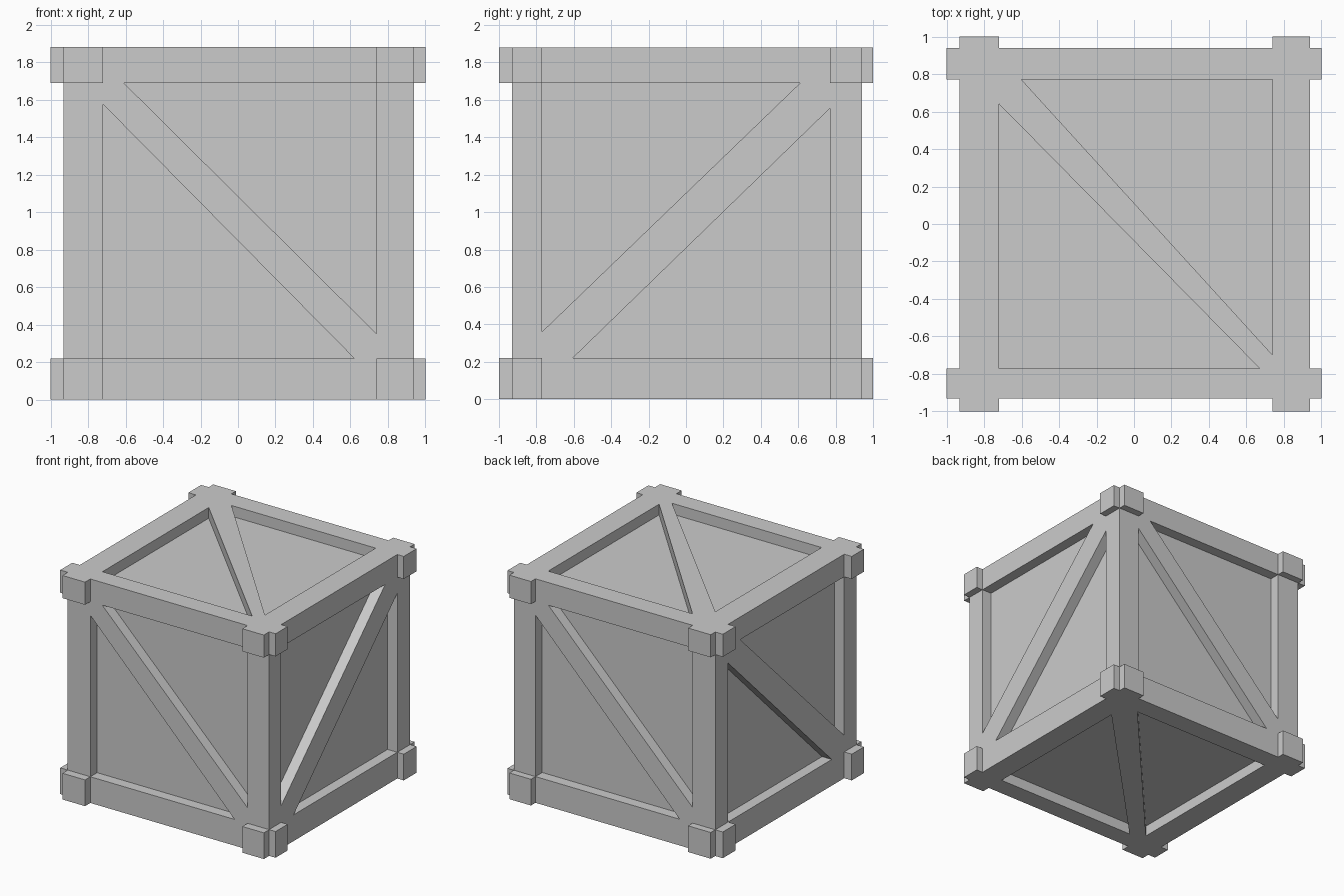
import bpy, bmesh

if "Cube" in bpy.data.objects:
    bpy.data.objects.remove(bpy.data.objects["Cube"])

X0, X1, Y0, Y1, H = -0.93, 0.94, -0.93, 0.94, 1.88   # crate body limits
XI, XJ, YI, YJ = -0.72, 0.74, -0.77, 0.77            # inner edges of the frame
ZI, ZJ = 0.22, 1.69
DEPTH = 0.09                                          # how far panels are sunk


def make_object(name, bm):
    bmesh.ops.recalc_face_normals(bm, faces=bm.faces)
    mesh = bpy.data.meshes.new(name)
    bm.to_mesh(mesh)
    bm.free()
    obj = bpy.data.objects.new(name, mesh)
    bpy.context.collection.objects.link(obj)
    return obj


def add_box(bm, lo, hi):
    verts = bmesh.ops.create_cube(bm, size=1)["verts"]
    for v in verts:
        v.co = [(a + b) / 2 + c * (b - a) for a, b, c in zip(lo, hi, v.co)]


def add_prism(bm, axis, start, end, points):
    """Triangle drawn in the plane across the axis, extended from start to end."""
    rings = []
    for level in (start, end):
        ring = []
        for p in points:
            co = list(p)
            co.insert(axis, level)
            ring.append(bm.verts.new(co))
        rings.append(ring)
    a, b = rings
    bm.faces.new(a)
    bm.faces.new(b)
    for i in range(3):
        j = (i + 1) % 3
        bm.faces.new((a[i], a[j], b[j], b[i]))


# Solid crate body
bm = bmesh.new()
add_box(bm, (X0, Y0, 0), (X1, Y1, H))
body = make_object("crate_body", bm)

# Two triangular recesses per side leave the frame and its diagonal brace
side = [[(0.61, ZJ), (YI, ZJ), (YI, 0.36)], [(YJ, 1.555), (YJ, ZI), (-0.605, ZI)]]
faces = [
    (1, Y0, 1, [[(-0.61, ZJ), (XJ, ZJ), (XJ, 0.35)],
                [(XI, 1.575), (XI, ZI), (0.62, ZI)]]),       # front
    (1, Y1, -1, [[(0.62, ZJ), (XI, ZJ), (XI, 0.35)],
                 [(XJ, 1.575), (XJ, ZI), (-0.60, ZI)]]),     # back
    (0, X1, -1, side),                                       # right
    (0, X0, 1, side),                                        # left
    (2, H, -1, [[(-0.60, YJ), (XJ, YJ), (XJ, -0.70)],
                [(XI, 0.64), (XI, YI), (0.67, YI)]]),        # top
    (2, 0, 1, [[(0.61, YJ), (XI, YJ), (XI, -0.71)],
               [(XJ, 0.60), (XJ, YI), (-0.60, YI)]]),        # bottom
]
bm = bmesh.new()
for axis, level, inward, triangles in faces:
    for tri in triangles:
        add_prism(bm, axis, level - inward * 0.05, level + inward * DEPTH, tri)
cutter = make_object("recess_cutter", bm)
cutter.hide_render = True

cut = body.modifiers.new("recesses", "BOOLEAN")
cut.operation = "DIFFERENCE"
cut.solver = "EXACT"
cut.object = cutter
bpy.context.view_layer.objects.active = body
bpy.ops.object.modifier_apply(modifier=cut.name)
bpy.data.objects.remove(cutter)

# Corner lugs: one on each of the two upright faces at every corner
bm = bmesh.new()
for z0, z1 in ((0, ZI), (ZJ, H)):
    for xa, xb in ((X0, XI), (XJ, X1)):
        for ya, yb in ((-1, Y0), (Y1, 1)):
            add_box(bm, (xa, ya, z0), (xb, yb, z1))
    for ya, yb in ((Y0, YI), (YJ, Y1)):
        for xa, xb in ((-1, X0), (X1, 1)):
            add_box(bm, (xa, ya, z0), (xb, yb, z1))
make_object("corner_lugs", bm)
